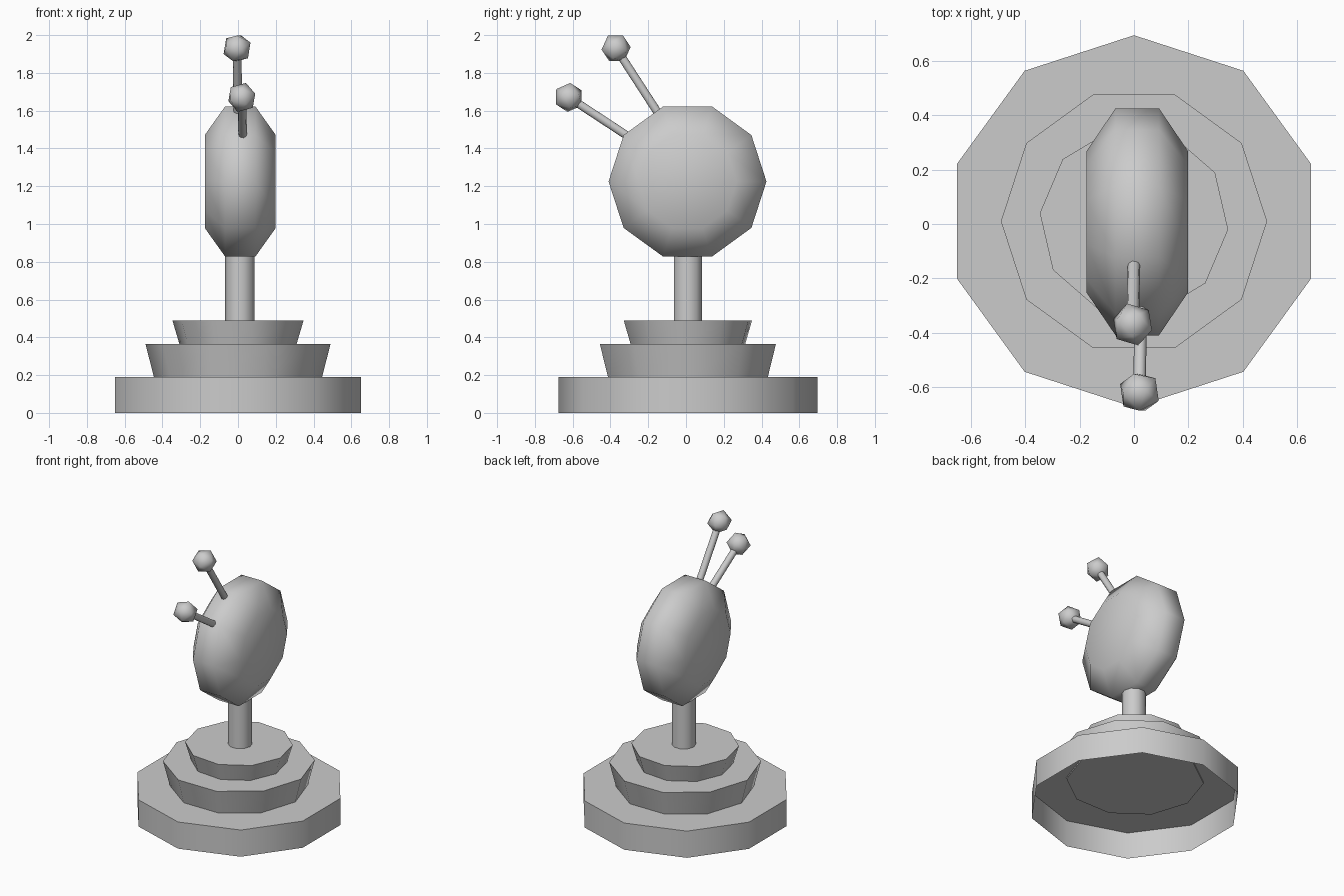
import bpy, bmesh
from math import cos, sin, pi, radians
from mathutils import Vector, Matrix

cube = bpy.data.objects.get("Cube")
if cube:
    bpy.data.objects.remove(cube, do_unlink=True)

GREY = 0.6
SIDES = 10
CENTRE = Vector((0.01, 0.01, 0))

mat = bpy.data.materials.new("plain grey")
mat.use_nodes = True
mat.diffuse_color = (GREY, GREY, GREY, 1)
mat.node_tree.nodes["Principled BSDF"].inputs["Base Color"].default_value = (GREY, GREY, GREY, 1)


def finish(name, bm, angle):
    bmesh.ops.recalc_face_normals(bm, faces=bm.faces)
    mesh = bpy.data.meshes.new(name)
    bm.to_mesh(mesh)
    bm.free()
    mesh.materials.append(mat)
    obj = bpy.data.objects.new(name, mesh)
    bpy.context.collection.objects.link(obj)
    bpy.ops.object.select_all(action='DESELECT')
    obj.select_set(True)
    bpy.context.view_layer.objects.active = obj
    bpy.ops.object.shade_smooth_by_angle(angle=radians(angle))
    return obj


def lathe(name, profile, turn=0, frame=Matrix(), angle=40, open_start=False):
    """Spin (radius, height) pairs about z into a ten-sided solid, then place it."""
    bm = bmesh.new()
    rings = []
    for radius, height in profile:
        angles = [radians(turn) + 2 * pi * i / SIDES for i in range(SIDES)]
        rings.append([bm.verts.new(frame @ Vector((radius * cos(a), radius * sin(a), height)))
                      for a in angles])
    for low, high in zip(rings, rings[1:]):
        for i in range(SIDES):
            j = (i + 1) % SIDES
            bm.faces.new((low[i], low[j], high[j], high[i]))
    bm.faces.new(rings[-1])
    if not open_start:
        bm.faces.new(rings[0][::-1])
    return finish(name, bm, angle)


# Stepped stand: hollow drum open below, two flared tiers and a post
place = Matrix.Translation(CENTRE)
drum = Matrix.Translation((0, CENTRE.y, 0))
lathe("base_drum", [(0.685, 0), (0.685, 0.19)], 18, drum, open_start=True)
lathe("lower_tier", [(0.443, 0.182), (0.49, 0.365)], 0, drum)
lathe("upper_tier", [(0.31, 0.36), (0.348, 0.488)], -5, drum)
lathe("post", [(0.078, 0.48), (0.078, 0.86)], 0, place)

# Rounded disc head, its axis lying along x
head_frame = Matrix.Translation((0.012, 0.008, 1.225)) @ Matrix.Rotation(pi / 2, 4, 'Y')
lathe("disc_head", [(0.26, -0.187), (0.418, -0.08), (0.418, 0.08), (0.26, 0.187)],
      90, head_frame, angle=180)


# Two antennae, each a thin rod with a faceted ball on its tip
def antenna(name, foot, tip):
    foot, tip = Vector(foot), Vector(tip)
    axis = tip - foot
    turn = axis.to_track_quat('Z', 'Y').to_matrix().to_4x4()
    lathe(name + "_rod", [(0.023, 0), (0.023, axis.length)], 0,
          Matrix.Translation(foot) @ turn)
    bm = bmesh.new()
    bmesh.ops.create_icosphere(bm, subdivisions=1, radius=0.08,
                               matrix=Matrix.Translation(tip) @ turn)
    finish(name + "_ball", bm, 60)


antenna("upper_antenna", (0, -0.14, 1.575), (-0.005, -0.37, 1.93))
antenna("lower_antenna", (0.025, -0.3, 1.46), (0.02, -0.62, 1.67))
